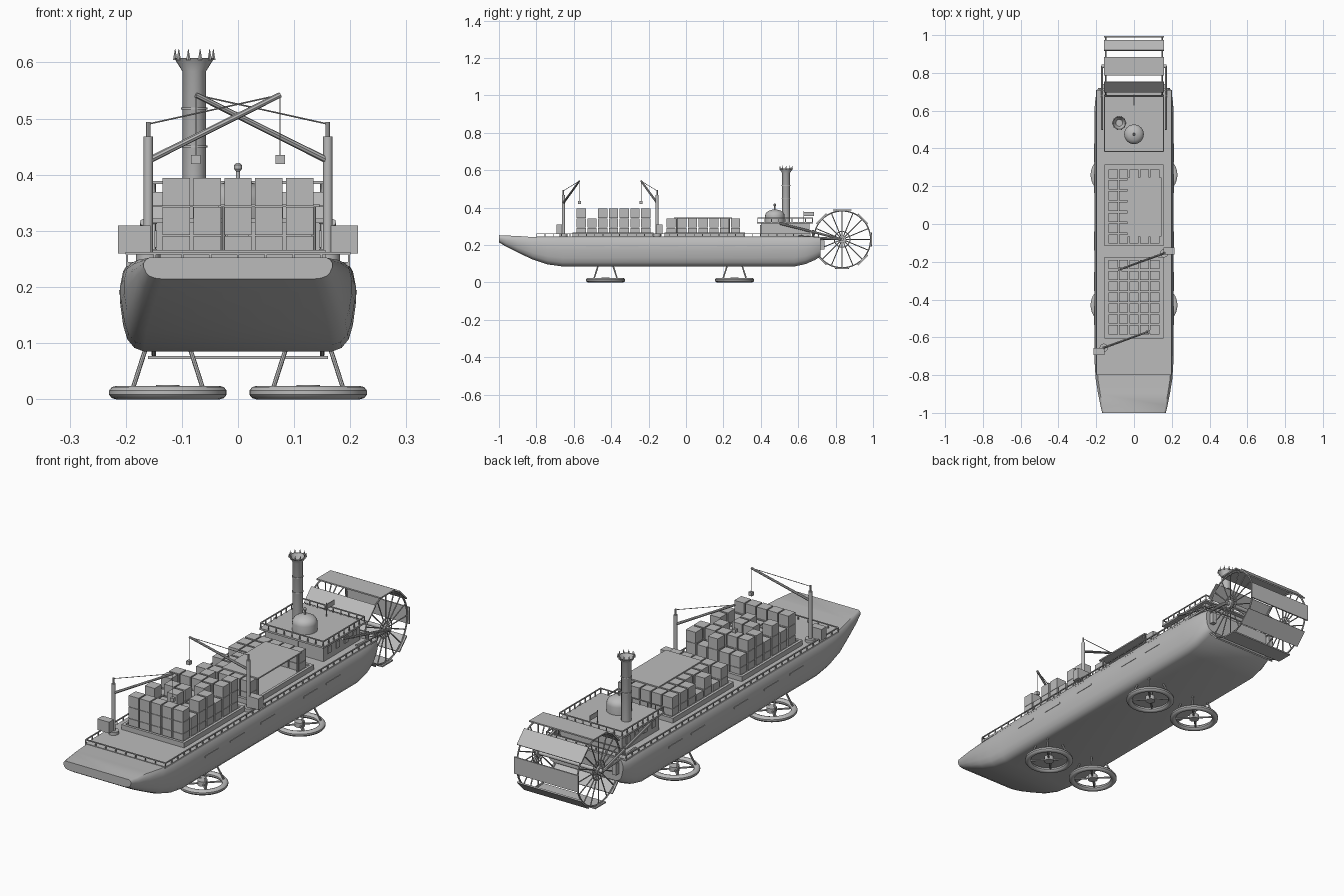
import bpy, bmesh, math, random
from mathutils import Vector, Matrix

cube = bpy.data.objects.get("Cube")
if cube:
    bpy.data.objects.remove(cube, do_unlink=True)
random.seed(4)

grey = bpy.data.materials.new("light grey")
grey.use_nodes = True
grey.diffuse_color = (0.5, 0.5, 0.5, 1)
grey.node_tree.nodes["Principled BSDF"].inputs["Base Color"].default_value = (0.5, 0.5, 0.5, 1)


class Part:
    """Collects simple solids into one named mesh object."""

    def __init__(self, name, smooth=False):
        self.name, self.smooth, self.bm = name, smooth, bmesh.new()

    def box(self, center, size, rot=Matrix()):
        m = Matrix.Translation(center) @ rot @ Matrix.Diagonal((*size, 1))
        bmesh.ops.create_cube(self.bm, size=1, matrix=m)

    def rod(self, a, b, r1, r2=None, sides=8):
        a, b = Vector(a), Vector(b)
        d = b - a
        m = Matrix.Translation((a + b) / 2) @ d.to_track_quat("Z", "Y").to_matrix().to_4x4()
        bmesh.ops.create_cone(self.bm, cap_ends=True, segments=sides, radius1=r1,
                              radius2=r1 if r2 is None else r2, depth=d.length, matrix=m)

    def ring(self, center, radius, rx, ry, axis="Z", n=40, k=10):
        rot = Matrix.Rotation(math.pi / 2, 4, "Y") if axis == "X" else Matrix()
        m = Matrix.Translation(center) @ rot
        loops = []
        for i in range(n):
            a = math.tau * i / n
            loops.append([])
            for j in range(k):
                t = math.tau * (j + 0.5) / k
                r = radius + rx * math.cos(t)
                loops[-1].append(self.bm.verts.new(
                    m @ Vector((r * math.cos(a), r * math.sin(a), ry * math.sin(t)))))
        self.skin(loops + loops[:1])

    def skin(self, loops):
        for p, q in zip(loops, loops[1:]):
            for j in range(len(p)):
                i = (j + 1) % len(p)
                self.bm.faces.new((p[j], p[i], q[i], q[j]))

    def lathe(self, x, y, profile, n=24):
        loops = [[self.bm.verts.new((x + r * math.cos(math.tau * i / n),
                                     y + r * math.sin(math.tau * i / n), z))
                  for i in range(n)] for r, z in profile]
        self.skin(loops)
        self.bm.faces.new(loops[0])
        self.bm.faces.new(loops[-1])

    def done(self):
        bmesh.ops.recalc_face_normals(self.bm, faces=self.bm.faces)
        me = bpy.data.meshes.new(self.name)
        self.bm.to_mesh(me)
        self.bm.free()
        me.materials.append(grey)
        ob = bpy.data.objects.new(self.name, me)
        bpy.context.collection.objects.link(ob)
        if self.smooth:
            bpy.ops.object.select_all(action="DESELECT")
            bpy.context.view_layer.objects.active = ob
            ob.select_set(True)
            bpy.ops.object.shade_smooth_by_angle(angle=math.radians(35))
        return ob


# Hull lofted from bow to stern: y, half width, top, bottom
stations = [(-1, .168, .252, .214), (-.96, .178, .25, .19), (-.9, .19, .248, .16),
            (-.82, .203, .242, .122), (-.74, .208, .24, .096), (-.66, .21, .24, .085),
            (.58, .21, .24, .085), (.64, .207, .24, .098), (.69, .2, .24, .12), (.72, .19, .24, .14)]
half = [(.8, 0), (.88, .04), (.94, .14), (.975, .3), (1, .55), (1, .75), (.975, .92), (.94, 1)]
hull = Part("hull", True)
loops = []
for y, w, top, bot in stations:
    pts = half + [(-x, z) for x, z in reversed(half)]
    loops.append([hull.bm.verts.new((x * w, y, bot + z * (top - bot))) for x, z in pts])
hull.skin(loops)
hull.bm.faces.new(loops[0])
hull.bm.faces.new(loops[-1])
hull.done()

deck = Part("deck")
deck.box((0, -.045, .24), (.4, 1.51, .008))
deck.done()

side_plates = Part("hull_side_plates")
for s in (-1, 1):
    for y in (-.485, -.305, -.09, .215, .375):
        side_plates.box((s * .209, y, .19), (.006, .1, .008))
side_plates.done()


def railing(name, x, y0, y1, z, h, n):
    p = Part(name)
    for i in range(n + 1):
        y = y0 + (y1 - y0) * i / n
        for s in (-1, 1):
            p.box((s * x, y, z + h / 2), (.004, .004, h))
    for s in (-1, 1):
        p.box((s * x, (y0 + y1) / 2, z + h), (.005, y1 - y0, .004))
    for y in (y0, y1):
        p.box((0, y, z + h), (2 * x, .005, .004))
        for i in range(1, 8):
            p.box((x * (i / 4 - 1), y, z + h / 2), (.004, .004, h))
    p.done()


railing("deck_railing", .198, -.798, .708, .242, .018, 34)

# Cargo holds with stacked crates
holds = Part("cargo_hold_rims")
for y in (-.39, .1):
    holds.box((0, y, .25), (.3, .42, .02))
    for s in (-1, 1):
        holds.box((s * .15, y, .253), (.012, .432, .026))
        holds.box((0, y + s * .21, .253), (.312, .012, .026))
holds.done()

crates = Part("crates")


def stack(x, y, levels):
    for k in range(levels):
        crates.box((x, y, .266 + k * .0515), (.049, .049, .05))


for col in range(5):
    for row in range(7):
        x, y = -.11 + col * .055, -.56 + row * .0575
        stack(x, y, 2 if row == 1 else random.choice((2, 3, 3)) if row else 3)
        if col < 2 or row in (0, 6):
            stack(x, y + .48, 1 if random.random() < .15 else 2)
crates.done()

cover = Part("cargo_cover")
cover.box((.055, .09, .345), (.18, .31, .006))
for x in (-.025, .135):
    for y in (-.05, .23):
        cover.rod((x, y, .25), (x, y, .345), .004)
cover.done()

# Cranes: one on each side, mirrored
for name, s, y in (("front_crane", -1, -.655), ("rear_crane", 1, -.155)):
    c = Part(name, True)
    x = s * .16
    tip = (-s * .075, y + (.085 if s < 0 else -.085), .542)
    c.rod((x, y, .24), (x, y, .258), .022, sides=16)
    c.rod((x, y, .25), (x, y, .468), .0085, sides=12)
    c.rod((x, y, .46), (x, y, .494), .004)
    c.rod((x, y, .425), tip, .006, .005)
    c.rod((x, y, .49), tip, .0015, sides=5)
    c.rod(tip, (tip[0], tip[1], .43), .0012, sides=5)
    c.box((tip[0], tip[1], .427), (.017, .017, .016))
    c.box((s * .185, y + (-.02 if s < 0 else .012), .284), (.058, .036, .05))
    c.done()

# Deckhouse with roof, railing, dome and flag
house = Part("deckhouse")
house.box((0, .53, .277), (.29, .26, .075))
house.box((0, .53, .318), (.32, .3, .008))
for s in (-1, 1):
    for i in range(4):
        house.box((s * .146, .44 + i * .06, .285), (.006, .025, .03))
house.box((0, .399, .277), (.04, .006, .06))
house.done()
railing("roof_railing", .156, .384, .676, .322, .022, 8)

dome = Part("boiler_dome", True)
dome.lathe(0, .475, [(.052, .32), (.052, .356), (.05, .366), (.043, .376), (.03, .384),
                     (.012, .389), (.004, .39), (.004, .406), (.007, .41), (.007, .417), (.003, .421)])
dome.done()

flag = Part("flag")
flag.rod((0, .63, .32), (0, .63, .382), .002)
flag.box((0, .657, .365), (.003, .055, .022))
flag.done()

chimney = Part("chimney", True)
chimney.lathe(-.078, .535, [(.021, .25), (.021, .584), (.036, .608), (.032, .608), (.018, .582)])
for z in (.45, .518):
    chimney.rod((-.078, .535, z - .002), (-.078, .535, z + .002), .0235, sides=24)
for i in range(10):
    a = math.tau * i / 10
    x, y = -.078 + .034 * math.cos(a), .535 + .034 * math.sin(a)
    chimney.rod((x, y, .604), (x, y, .624), .0045, .0005, 6)
chimney.done()

# Stern paddle wheel
cy, cz, R = .835, .23, .152
wheel = Part("paddle_wheel", True)
wheel.rod((-.172, cy, cz), (.172, cy, cz), .009, sides=12)
for s in (-1, 1):
    x = s * .15
    wheel.ring((x, cy, cz), R, .004, .004, "X", 48, 6)
    wheel.ring((x, cy, cz), .042, .003, .003, "X", 24, 6)
    wheel.rod((x - .008, cy, cz), (x + .008, cy, cz), .02, sides=16)
    for i in range(16):
        a = math.tau * i / 16
        wheel.rod((x, cy, cz), (x, cy + R * math.cos(a), cz + R * math.sin(a)), .0026, sides=6)
wheel.done()

paddles = Part("wheel_paddles")
for i in range(8):
    a = math.tau * i / 8
    paddles.box((0, cy - (R + .004) * math.sin(a), cz + (R + .004) * math.cos(a)),
                (.32, .1 if i == 0 else .075, .006), Matrix.Rotation(a, 4, "X"))
paddles.done()

arms = Part("wheel_support_arms")
for s in (-1, 1):
    x = s * .169
    arms.rod((x, .5, .315), (x, cy, cz), .006)
    arms.rod((x, .6, .245), (x, cy, cz), .006)
    arms.rod((x, .68, .24), (x, .68, .28), .005)
    arms.box((s * .16, .71, .2), (.02, .06, .05))
arms.done()

# Four flat ring floats on splayed struts
for yn, y in (("front", -.43), ("rear", .26)):
    for xn, x in (("right", -.125), ("left", .125)):
        f = Part(f"{yn}_{xn}_ring_float", True)
        f.ring((x, y, .0115), .092, .0135, .012)
        f.rod((x, y, .004), (x, y, .025), .021, sides=16)
        for i in range(4):
            a = math.tau * (i + .5) / 4
            dx, dy = math.cos(a), math.sin(a)
            f.rod((x, y, .012), (x + .09 * dx, y + .09 * dy, .012), .004)
            f.rod((x + .09 * dx, y + .09 * dy, .015), (x + .055 * dx, y + .055 * dy, .092), .004)
        f.done()
